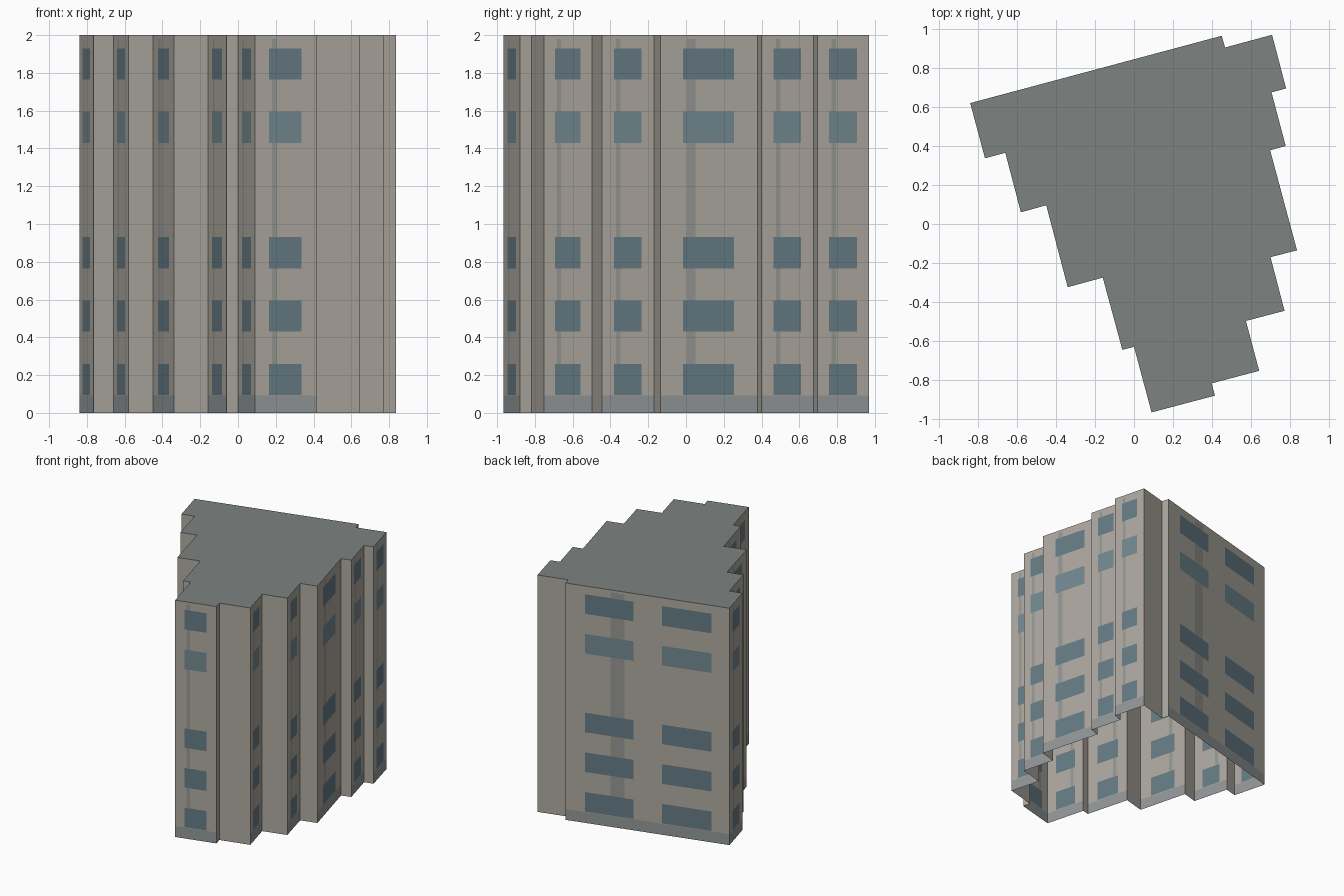
import bpy, bmesh
from mathutils import Vector

if "Cube" in bpy.data.objects:
    bpy.data.objects.remove(bpy.data.objects["Cube"])

H = 2.0
# Stepped footprint, clockwise seen from above, starting at the far left corner
PLAN = [(-.84, .62), (.45, .965), (.467, .905), (.708, .97), (.78, .695), (.705, .675),
        (.778, .40), (.698, .378), (.836, -.135), (.70, -.17), (.772, -.445), (.574, -.497),
        (.642, -.753), (.398, -.817), (.415, -.88), (.09, -.966), (0, -.63), (-.06, -.645),
        (-.16, -.275), (-.34, -.324), (-.45, .096), (-.58, .06), (-.66, .365), (-.764, .337)]
PLAN = [Vector(p) for p in reversed(PLAN)]

BAND = .092                                     # top of the base band
ROWS = [(.096, .26), (.43, .595), (.765, .93), (1.43, 1.595), (1.765, 1.93)]
STREAK = (.275, .36)                            # faint stain on each facade
NARROW = [(.23, .76)]                           # window columns, as wall fractions
WIDE = [(.12, .415), (.59, .89)]


def material(name, rgb):
    m = bpy.data.materials.new(name)
    m.diffuse_color = (*rgb, 1)
    m.use_nodes = True
    m.node_tree.nodes["Principled BSDF"].inputs["Base Color"].default_value = m.diffuse_color
    return m


MATS = [material("wall", (.42, .395, .35)), material("window", (.13, .20, .23)),
        material("pale_window", (.17, .25, .28)), material("base_band", (.29, .31, .31)),
        material("stain", (.30, .31, .29))]
ROOF = material("roofing", (.205, .23, .22))


def within(v, spans):
    return any(a < v < b for a, b in spans)


def cell_material(u, z, columns):
    if not columns:
        return 0
    if z < BAND:
        return 3
    if within(u, columns) and within(z, ROWS):
        return 2 if 1.4 < z < 1.6 else 1
    if within(u, [STREAK]) and .26 < z < 1.98:
        return 4
    return 0


def finish(bm, name, mats):
    mesh = bpy.data.meshes.new(name)
    bm.to_mesh(mesh)
    bm.free()
    for m in mats:
        mesh.materials.append(m)
    bpy.context.collection.objects.link(bpy.data.objects.new(name, mesh))


# Outer walls: each windowed wall is a grid of flush coloured panels
bm = bmesh.new()
for a, b in zip(PLAN, PLAN[1:] + PLAN[:1]):
    d = b - a
    front = a.y < -.95
    columns = []
    if d.length > 1:
        columns = WIDE
    elif front or (abs(d.y) > abs(d.x) and d.length > .2):
        columns = NARROW
    us, zs = [0, 1], [0, H]
    if columns:
        us = sorted({0, 1, *STREAK, *[u for c in columns for u in c]})
        zs = sorted({0, BAND, 1.98, H, *[z for r in ROWS for z in r]})
    for u0, u1 in zip(us, us[1:]):
        for z0, z1 in zip(zs, zs[1:]):
            p, q = a + d * u0, a + d * u1
            face = bm.faces.new([bm.verts.new((*p, z0)), bm.verts.new((*q, z0)),
                                 bm.verts.new((*q, z1)), bm.verts.new((*p, z1))])
            face.material_index = cell_material((u0 + u1) / 2, (z0 + z1) / 2, columns)
bmesh.ops.remove_doubles(bm, verts=bm.verts[:], dist=1e-5)
finish(bm, "facade_walls", MATS)

# Flat roof; the underside is open
bm = bmesh.new()
bm.faces.new([bm.verts.new((*p, H)) for p in PLAN])
finish(bm, "flat_roof", [ROOF])
